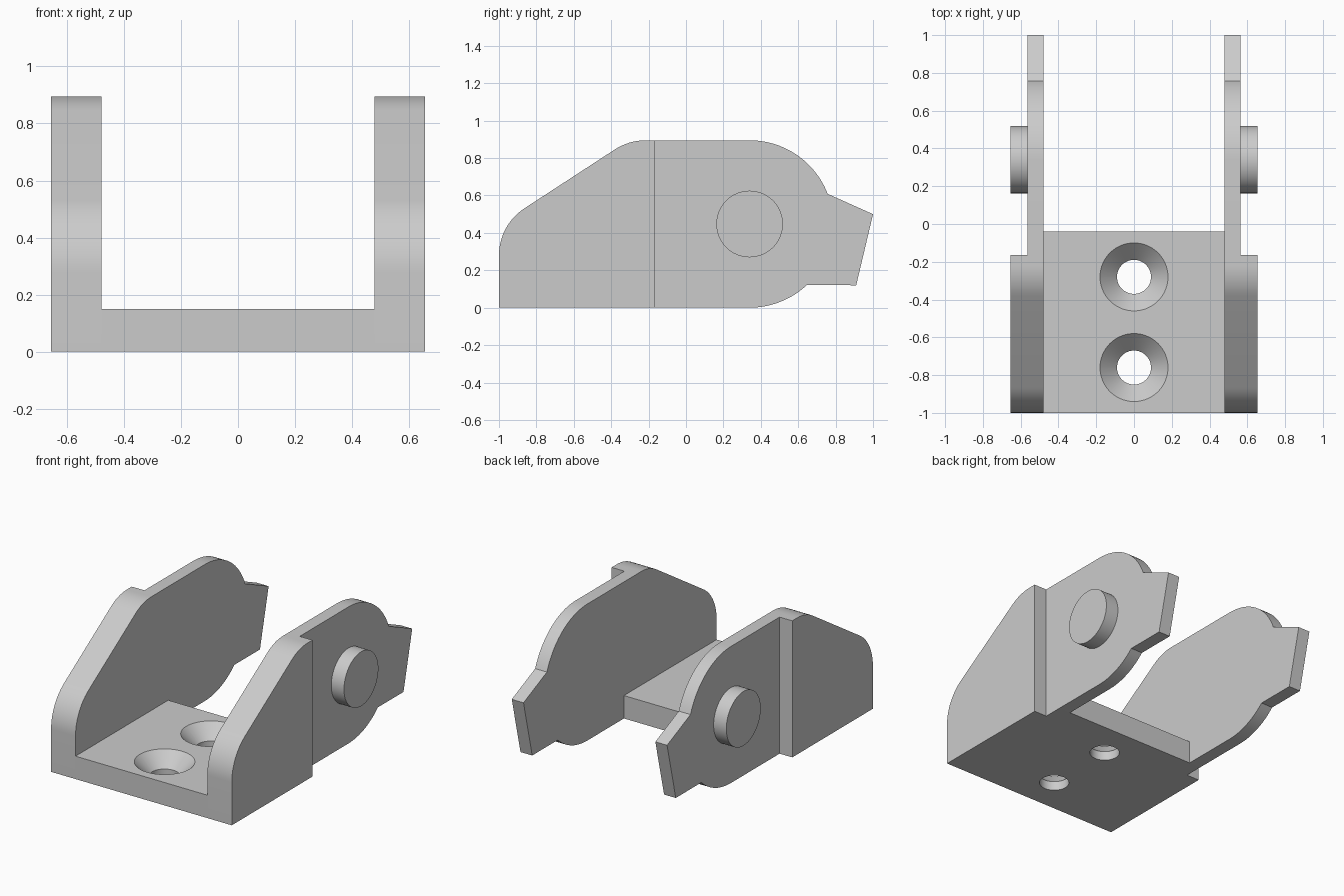
import bpy
import bmesh
from math import radians, cos, sin, tau

cube = bpy.data.objects.get("Cube")
if cube:
    bpy.data.objects.remove(cube, do_unlink=True)

grey = bpy.data.materials.new("plain grey")
grey.use_nodes = True
colour = (0.6, 0.6, 0.6, 1)
grey.diffuse_color = colour
for node in grey.node_tree.nodes:
    if node.type == "BSDF_PRINCIPLED":
        node.inputs["Base Color"].default_value = colour

INNER, THIN, OUTER = 0.478, 0.563, 0.655   # wall planes in x
STEP_Y = -0.165                            # where the thick wall ends
PIVOT_Y, PIVOT_Z = 0.34, 0.4475
TOP = 2 * PIVOT_Z
FLOOR = 0.15


def arc(cy, cz, r, start, end, steps):
    angles = [radians(start + (end - start) * i / steps) for i in range(steps + 1)]
    return [(cy + r * cos(a), cz + r * sin(a)) for a in angles]


def loft(name, rings):
    """Closed solid through rings with equal point counts."""
    bm = bmesh.new()
    loops = [[bm.verts.new(p) for p in ring] for ring in rings]
    n = len(loops[0])
    for a, b in zip(loops, loops[1:]):
        for i in range(n):
            j = (i + 1) % n
            bm.faces.new((a[i], a[j], b[j], b[i]))
    bm.faces.new(loops[0][::-1])
    bm.faces.new(loops[-1])
    bmesh.ops.recalc_face_normals(bm, faces=bm.faces)
    mesh = bpy.data.meshes.new(name)
    bm.to_mesh(mesh)
    bm.free()
    mesh.materials.append(grey)
    ob = bpy.data.objects.new(name, mesh)
    bpy.context.collection.objects.link(ob)
    return ob


def activate(ob):
    bpy.ops.object.select_all(action="DESELECT")
    ob.select_set(True)
    bpy.context.view_layer.objects.active = ob


def smooth(ob):
    activate(ob)
    bpy.ops.object.shade_smooth_by_angle(angle=radians(30))


def slab(name, outline, x0, x1):
    """Extrude a (y, z) outline between two x planes."""
    ob = loft(name, [[(x, y, z) for y, z in outline] for x in (x0, x1)])
    smooth(ob)


# Side wall outline: rounded sloping front, round pivot end, locking tab
front_edge = ([(-1, 0)] + arc(-0.7, 0.28, 0.3, 180, 123.2, 14)
              + arc(-0.216, TOP - 0.3, 0.3, 123.2, 90, 8))
wall = (front_edge
        + arc(PIVOT_Y, PIVOT_Z, PIVOT_Z, 90, 21.1, 20)
        + [(1, 0.5), (0.91, 0.12)]
        + arc(PIVOT_Y, PIVOT_Z, PIVOT_Z, -47, -90, 12))
cheek = front_edge + [(STEP_Y, TOP), (STEP_Y, 0)]
boss = arc(PIVOT_Y, PIVOT_Z, 0.178, 0, 360, 64)[:-1]

for side, s in (("left", 1), ("right", -1)):
    slab(side + "_wall", wall, s * INNER, s * THIN)
    slab(side + "_thick_cheek", cheek, s * THIN, s * OUTER)
    slab(side + "_pivot_boss", boss, s * THIN, s * OUTER)

# Base plate with two countersunk screw holes
base = loft("base_plate", [[(x, -1, z), (x, -0.04, z), (x, -0.04, z + FLOOR), (x, -1, z + FLOOR)]
                           for x, z in ((-INNER, 0), (INNER, 0))])
for hole_y in (-0.28, -0.76):
    rings = [[(r * cos(tau * i / 64), hole_y + r * sin(tau * i / 64), z) for i in range(64)]
             for r, z in ((0.09, -0.1), (0.09, 0.06), (0.2, 0.17))]
    cutter = loft("screw_hole_cutter", rings)
    cutter.hide_render = True
    cut = base.modifiers.new("screw_hole", "BOOLEAN")
    cut.operation = "DIFFERENCE"
    cut.solver = "EXACT"
    cut.object = cutter
    activate(base)
    bpy.ops.object.modifier_apply(modifier=cut.name)
    bpy.data.objects.remove(cutter, do_unlink=True)
smooth(base)
